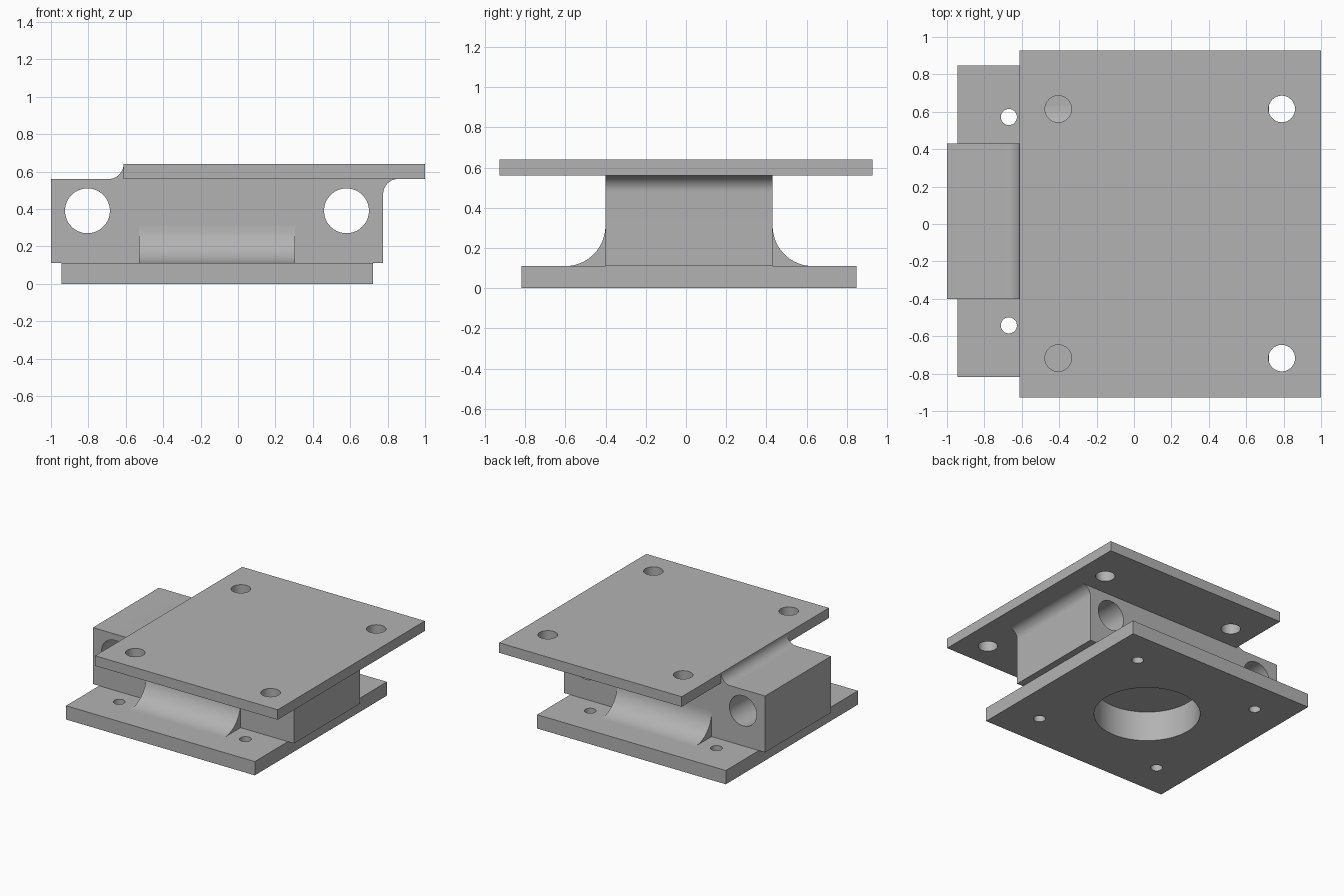
import bpy, bmesh, math
from mathutils import Vector, Matrix

old = bpy.data.objects.get("Cube")
if old:
    bpy.data.objects.remove(old, do_unlink=True)

GREY = (0.45, 0.45, 0.45, 1)
metal = bpy.data.materials.new("plain_grey")
metal.use_nodes = True
metal.diffuse_color = GREY
metal.node_tree.nodes["Principled BSDF"].inputs["Base Color"].default_value = GREY


def add_object(name, bm):
    bmesh.ops.recalc_face_normals(bm, faces=bm.faces)
    mesh = bpy.data.meshes.new(name)
    bm.to_mesh(mesh)
    bm.free()
    obj = bpy.data.objects.new(name, mesh)
    bpy.context.collection.objects.link(obj)
    mesh.materials.append(metal)
    return obj


def prism(name, outline, start, sweep):
    """Extrude a closed outline of 3D points along a vector."""
    bm = bmesh.new()
    face = bm.faces.new([bm.verts.new(Vector(p) + Vector(start)) for p in outline])
    new = bmesh.ops.extrude_face_region(bm, geom=[face])["geom"]
    verts = [v for v in new if isinstance(v, bmesh.types.BMVert)]
    bmesh.ops.translate(bm, verts=verts, vec=Vector(sweep))
    return add_object(name, bm)


def slab(name, x0, x1, y0, y1, z0, z1):
    return prism(name, [(x0, y0, z0), (x1, y0, z0), (x1, y1, z0), (x0, y1, z0)],
                 (0, 0, 0), (0, 0, z1 - z0))


def arc(cx, cz, r, a0, a1, steps=16):
    angles = [math.radians(a0 + (a1 - a0) * i / steps) for i in range(steps + 1)]
    return [(cx + r * math.cos(a), cz + r * math.sin(a)) for a in angles]


def drill(target, holes, radius, depth, axis="Z"):
    """Cut round holes, centred on the given points, through a part."""
    bm = bmesh.new()
    turn = Matrix.Rotation(math.radians(90), 4, "X") if axis == "Y" else Matrix()
    for point in holes:
        bmesh.ops.create_cone(bm, cap_ends=True, segments=64, radius1=radius,
                              radius2=radius, depth=depth,
                              matrix=Matrix.Translation(point) @ turn)
    cutter = add_object(target.name + "_cutter", bm)
    cutter.hide_render = True
    cutter.hide_set(True)
    mod = target.modifiers.new("holes", "BOOLEAN")
    mod.operation, mod.solver, mod.object = "DIFFERENCE", "EXACT", cutter
    bpy.context.view_layer.objects.active = target
    bpy.ops.object.modifier_apply(modifier=mod.name)
    bpy.data.objects.remove(cutter, do_unlink=True)


# Main levels and the shared centre of base and block
BASE_TOP, PLATE_LOW, PLATE_TOP = 0.11, 0.56, 0.64
CX, CY = -0.112, 0.015
HALF = 0.416

# Base plate with four small screw holes and the central bore
base = slab("base_plate", CX - 0.833, CX + 0.833, CY - 0.833, CY + 0.833, 0, BASE_TOP)
drill(base, [(CX + sx * 0.557, CY + sy * 0.557, 0) for sx in (-1, 1) for sy in (-1, 1)],
      0.043, 0.5)
drill(base, [(CX, CY, 0)], 0.387, 0.5)

# Centre block, with rounded transitions to the mounting plate at both ends
profile = [(-1, BASE_TOP), (0.776, BASE_TOP)]
profile += arc(0.856, 0.48, 0.08, 180, 90)
profile += [(-0.612, PLATE_LOW)]
profile += arc(-0.692, PLATE_TOP, 0.08, 0, -90)
profile += [(-1, PLATE_LOW)]
block = prism("centre_block", [(x, 0, z) for x, z in profile],
              (0, CY - HALF, 0), (0, 2 * HALF, 0))
drill(block, [(-0.805, CY, 0.39), (0.58, CY, 0.39)], 0.12, 2, "Y")
drill(block, [(CX, CY, 0)], 0.387, 0.48)

# Curved ribs joining the block sides to the base
R = 0.2
for name, side in (("front_rib", -1), ("back_rib", 1)):
    curve = arc(HALF + R, BASE_TOP + R, R, 180, 270) + [(HALF, BASE_TOP)]
    prism(name, [(CX - HALF, CY + side * d, z) for d, z in curve],
          (0, 0, 0), (2 * HALF, 0, 0))

# Upper mounting plate with four bolt holes
plate = slab("mounting_plate", -0.612, 1, -0.928, 0.928, PLATE_LOW, PLATE_TOP)
drill(plate, [(x, y, 0.6) for x in (-0.405, 0.79) for y in (-0.717, 0.615)], 0.071, 0.5)

# Smooth the curved walls and keep the edges crisp
for obj in bpy.context.view_layer.objects:
    obj.select_set(obj.type == "MESH" and metal.name in obj.data.materials)
bpy.context.view_layer.objects.active = plate
bpy.ops.object.shade_smooth_by_angle(angle=math.radians(30))
